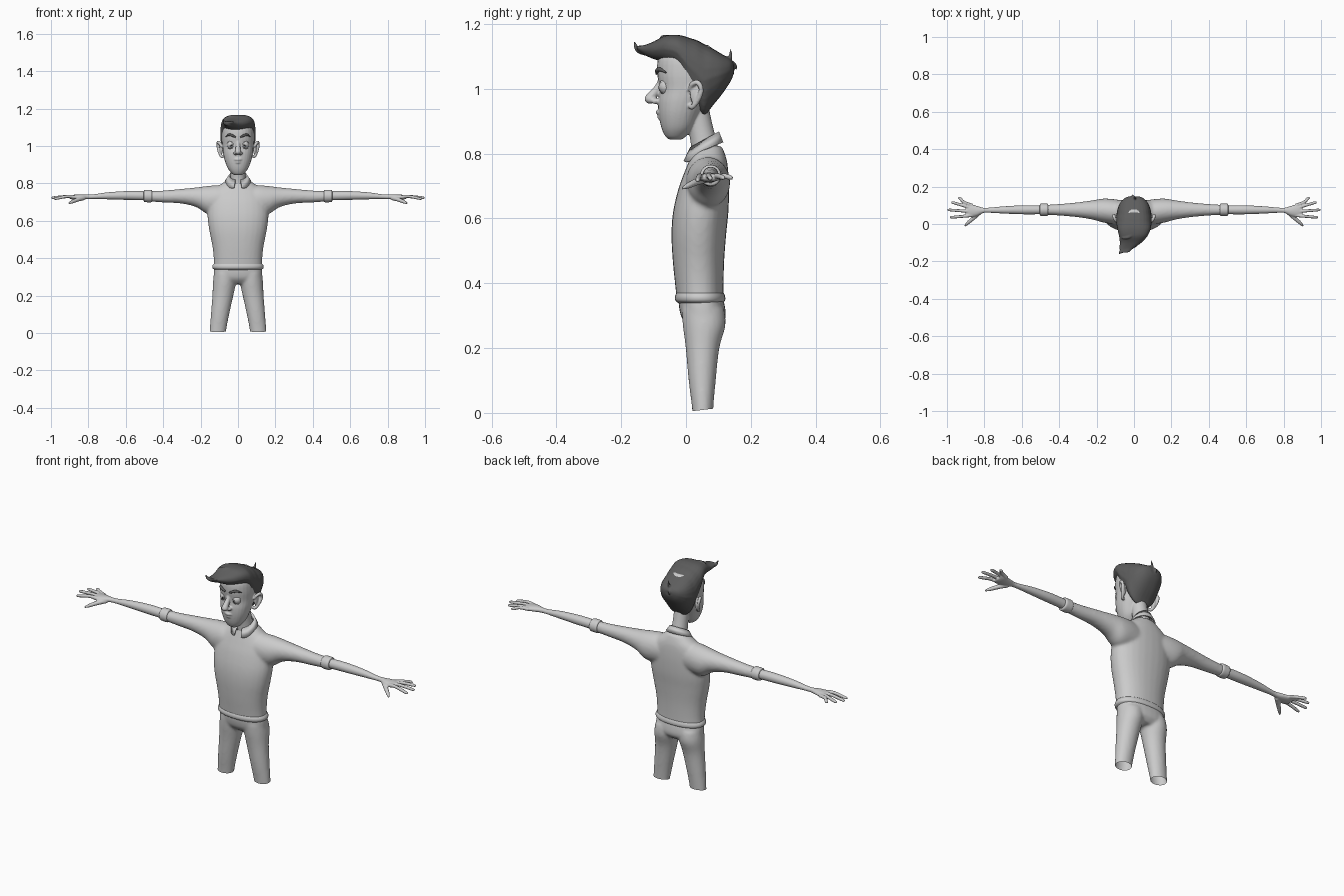
import bpy, bmesh, math
from mathutils import Vector, Matrix

if "Cube" in bpy.data.objects:
    bpy.data.objects.remove(bpy.data.objects["Cube"])


def material(name, g):
    m = bpy.data.materials.new(name)
    m.use_nodes = True
    m.diffuse_color = (g, g, g, 1)
    m.node_tree.nodes["Principled BSDF"].inputs["Base Color"].default_value = (g, g, g, 1)
    return m


LIGHT = material("light grey", 0.6)
HAIR = material("dark hair grey", 0.11)
IRIS = material("iris grey", 0.25)
PUPIL = material("pupil black", 0.02)
SIDES = (("left", 1), ("right", -1))


def spline(rows, n=4):
    """Smooth curve through rows of numbers."""
    out = []
    for i in range(len(rows) - 1):
        p = [rows[max(0, min(len(rows) - 1, i + k))] for k in (-1, 0, 1, 2)]
        for j in range(n):
            t = j / n
            out.append([b + t * (c - a) / 2 + t * t * (a - 2.5 * b + 2 * c - d / 2)
                        + t ** 3 * (1.5 * (b - c) + (d - a) / 2) for a, b, c, d in zip(*p)])
    return out + [list(rows[-1])]


def skin_rings(bm, rings, caps=True):
    rings = [[bm.verts.new(v) for v in r] for r in rings]
    n = len(rings[0])
    for a, b in zip(rings, rings[1:]):
        for i in range(n):
            bm.faces.new((a[i], a[(i + 1) % n], b[(i + 1) % n], b[i]))
    if caps:
        bm.faces.new(rings[0])
        bm.faces.new(rings[-1])


def loft(bm, axis, rows, s=1, power=2, taper=0, seg=28):
    """Rows: position on axis, low, high, cross centre, cross radius."""
    rings = []
    for pos, lo, hi, c, r in spline(rows):
        ring = []
        for i in range(seg):
            t = math.tau * i / seg
            u, v = [math.copysign(abs(f) ** (2 / power), f) for f in (math.cos(t), math.sin(t))]
            a = (lo + hi) / 2 + v * (hi - lo) / 2
            b = c + u * r * (1 + taper * min(v, 0))
            x, y, z = {"z": (b, a, pos), "y": (b, pos, a), "x": (pos, b, a)}[axis]
            ring.append((x * s, y, z))
        rings.append(ring)
    skin_rings(bm, rings)


def tube(bm, pts, s=1, seg=12):
    """Rounded tube through rows of x, y, z, radius."""
    pts = spline(pts)
    pos = [Vector((p[0] * s, p[1], p[2])) for p in pts]
    rings = []
    for i, p in enumerate(pos):
        d = pos[min(i + 1, len(pos) - 1)] - pos[max(i - 1, 0)]
        q = d.to_track_quat("Z", "Y")
        rings.append([p + q @ Vector((math.cos(math.tau * k / seg), math.sin(math.tau * k / seg), 0))
                      * pts[i][3] for k in range(seg)])
    skin_rings(bm, rings)


def ball(bm, loc, scale, cut=None):
    """Ellipsoid; cut keeps the part on the side the vector points to."""
    new = bmesh.ops.create_uvsphere(bm, u_segments=24, v_segments=16, radius=1)["verts"]
    bmesh.ops.transform(bm, verts=new, matrix=Matrix.Translation(loc) @ Matrix.Diagonal((*scale, 1)))
    if cut:
        n = Vector(cut)
        bmesh.ops.bisect_plane(bm, geom=bm.verts[:] + bm.edges[:] + bm.faces[:],
                               plane_co=Vector(loc) + n, plane_no=n, clear_inner=True)


def finish(name, bm, mat, voxel=0, smooth=6, cut_z=None):
    """Make the object; a voxel size fuses its pieces into one skin."""
    bmesh.ops.recalc_face_normals(bm, faces=bm.faces)
    me = bpy.data.meshes.new(name)
    bm.to_mesh(me)
    bm.free()
    me.shade_smooth()
    ob = bpy.data.objects.new(name, me)
    bpy.context.collection.objects.link(ob)
    if voxel:
        mod = ob.modifiers.new("fuse", "REMESH")
        mod.mode, mod.voxel_size, mod.use_smooth_shade = "VOXEL", voxel, True
        mod = ob.modifiers.new("soften", "SMOOTH")
        mod.factor, mod.iterations = 0.5, smooth
        dg = bpy.context.evaluated_depsgraph_get()
        me = bpy.data.meshes.new_from_object(ob.evaluated_get(dg))
        ob.modifiers.clear()
        ob.data = me
        if cut_z is not None:
            b2 = bmesh.new()
            b2.from_mesh(me)
            bmesh.ops.bisect_plane(b2, geom=b2.verts[:] + b2.edges[:] + b2.faces[:],
                                   plane_co=(0, 0.05, cut_z), plane_no=(0, -0.12, 1), clear_inner=True)
            b2.to_mesh(me)
            b2.free()
    me.materials.clear()
    me.materials.append(mat)
    return ob


# Sweater: torso and sleeves in one skin
bm = bmesh.new()
loft(bm, "z", [(.345, -.028, .116, 0, .13), (.4, -.034, .116, 0, .13), (.47, -.041, .118, 0, .138),
               (.55, -.045, .124, 0, .154), (.62, -.04, .131, 0, .163), (.69, -.024, .133, 0, .16),
               (.74, -.006, .131, 0, .15), (.775, .008, .127, 0, .12), (.80, .018, .12, 0, .085),
               (.825, .03, .11, 0, .05)], power=2.2)
for _, s in SIDES:
    loft(bm, "x", [(0, .64, .78, .06, .055), (.1, .635, .79, .066, .066), (.165, .637, .786, .072, .064),
                   (.22, .672, .779, .075, .052), (.3, .692, .771, .076, .04), (.4, .698, .762, .076, .031),
                   (.475, .703, .759, .076, .027)], s)
finish("sweater", bm, LIGHT, .007, 8)

bm = bmesh.new()
loft(bm, "z", [(.338, -.022, .11, 0, .124), (.346, -.032, .12, 0, .135), (.358, -.034, .121, 0, .137),
               (.37, -.03, .117, 0, .131)], power=2.2, seg=48)
finish("sweater_hem", bm, LIGHT)

# Trousers with open leg ends
bm = bmesh.new()
loft(bm, "z", [(.262, .015, .1, 0, .1), (.29, -.012, .122, 0, .128), (.33, -.022, .12, 0, .129),
               (.37, -.022, .11, 0, .122)], power=2.3)
for _, s in SIDES:
    loft(bm, "z", [(-.05, .022, .082, .112, .042), (.01, .019, .084, .108, .044), (.1, .008, .092, .096, .049),
                   (.2, -.001, .103, .081, .056), (.27, -.01, .122, .072, .062), (.32, -.014, .118, .066, .062)], s)
finish("trousers", bm, LIGHT, .007, 6, cut_z=.009)

# Arms, hands and cuffs
for side, s in SIDES:
    bm = bmesh.new()
    loft(bm, "x", [(.44, .708, .754, .076, .022), (.52, .71, .759, .076, .024), (.6, .712, .759, .076, .024),
                   (.7, .715, .752, .075, .019), (.77, .717, .742, .074, .014), (.805, .716, .741, .073, .014),
                   (.84, .713, .742, .07, .027), (.88, .713, .739, .072, .036), (.9, .718, .734, .074, .032)], s)
    for root, x, y, z in ((.046, .985, .036, .717), (.065, .998, .075, .722),
                          (.084, .978, .114, .724), (.1, .943, .138, .724)):
        tube(bm, [(.865, root, .727, .009), (.91, root * .55 + y * .45, .731, .0085), (x - .012, y, z + .002, .0075),
                  (x, y, z, .003)], s)
    tube(bm, [(.825, .062, .722, .012), (.858, .032, .713, .011), (.888, .006, .701, .009),
              (.905, -.012, .693, .004)], s)
    finish("forearm_and_hand_" + side, bm, LIGHT, .0035, 3)
    bm = bmesh.new()
    loft(bm, "x", [(.458, .706, .756, .076, .024), (.462, .7, .765, .076, .032), (.48, .699, .766, .076, .033),
                   (.5, .701, .765, .076, .032), (.504, .708, .758, .076, .024)], s)
    finish("sleeve_cuff_" + side, bm, LIGHT)

# Head, nose, lips, ears and neck fused together
bm = bmesh.new()
loft(bm, "z", [(.844, -.052, -.012, 0, .018), (.854, -.064, .0, 0, .034), (.88, -.076, .025, 0, .054),
               (.92, -.084, .045, 0, .07), (.96, -.086, .065, 0, .079), (1.0, -.082, .085, 0, .083),
               (1.05, -.089, .1, 0, .086), (1.1, -.084, .1, 0, .08), (1.135, -.05, .07, 0, .05)], power=2.2)
tube(bm, [(0, .062, .76, .046), (0, .057, .82, .041), (0, .045, .88, .038), (0, .03, .95, .038)], seg=24)
tube(bm, [(0, -.075, 1.035, .009), (0, -.084, 1.008, .011), (0, -.101, .984, .014),
          (0, -.112, .97, .016)])
ball(bm, (0, -.11, .969), (.017, .018, .015))
tube(bm, [(-.032, -.07, .929, .004), (0, -.086, .928, .008), (.032, -.07, .929, .004)])
tube(bm, [(-.024, -.07, .914, .004), (0, -.081, .913, .008), (.024, -.07, .914, .004)])
for _, s in SIDES:
    ball(bm, (s * .014, -.093, .962), (.011, .015, .009))
    tube(bm, [(.076, .014, .948, .007), (.088, .02, .944, .008), (.1, .038, .968, .008), (.108, .047, .998, .008),
              (.107, .036, 1.02, .008), (.098, .018, 1.013, .008), (.085, .012, .995, .007)], s)
    ball(bm, (s * .09, .03, .985), (.009, .018, .034))
finish("head", bm, LIGHT, .0035, 3)

# Eyes, lids and brows
for side, s in SIDES:
    eye = (s * .036, -.061, 1.006)
    bm = bmesh.new()
    ball(bm, eye, (.023, .023, .023))
    finish("eyeball_" + side, bm, LIGHT)
    for part, mat, r, y in (("iris", IRIS, .011, -.0815), ("pupil", PUPIL, .005, -.0833)):
        bm = bmesh.new()
        ball(bm, (s * .034, y, 1.004), (r, .002, r))
        finish(part + "_" + side, bm, mat)
    for part, cut in (("upper_lid", (0, .003, .008)), ("lower_lid", (0, .003, -.013))):
        bm = bmesh.new()
        ball(bm, eye, (.026, .026, .025), cut)
        finish(part + "_" + side, bm, LIGHT)
    bm = bmesh.new()
    tube(bm, [(.013, -.09, 1.047, .004), (.03, -.089, 1.056, .0065), (.048, -.08, 1.06, .006),
              (.066, -.062, 1.05, .002)], s)
    finish("eyebrow_" + side, bm, HAIR)

# Swept hair with loose strands
bm = bmesh.new()
loft(bm, "y", [(-.152, 1.122, 1.133, -.05, .022), (-.13, 1.106, 1.135, -.04, .038), (-.1, 1.092, 1.146, -.018, .058),
               (-.065, 1.082, 1.164, -.004, .076), (-.03, 1.062, 1.167, 0, .088), (-.006, 1.015, 1.163, 0, .093),
               (.012, .978, 1.157, 0, .094), (.034, .945, 1.15, 0, .094), (.055, .915, 1.139, 0, .093),
               (.08, .945, 1.126, 0, .088), (.11, .982, 1.108, 0, .076), (.137, 1.022, 1.092, 0, .052),
               (.148, 1.048, 1.078, 0, .024)], power=2.7, taper=.22)
tube(bm, [(-.02, -.11, 1.12, .02), (-.055, -.138, 1.119, .013), (-.074, -.152, 1.126, .008), (-.08, -.16, 1.147, .002)])
tube(bm, [(.02, -.04, 1.15, .012), (-.03, -.07, 1.158, .009), (-.065, -.075, 1.153, .003)])
tube(bm, [(0, .115, 1.08, .012), (.005, .138, 1.1, .007), (.01, .134, 1.128, .002)])
tube(bm, [(0, .12, 1.085, .012), (-.005, .15, 1.076, .006), (-.01, .157, 1.056, .002)])
finish("hair", bm, HAIR, .004, 3)

# Folded shirt collar, open at the front
bm = bmesh.new()
rows, count = [], 40
for i in range(count + 1):
    t = 2 * i / count - 1
    a = math.radians(162) * t
    sn, cs = math.sin(a), math.cos(a)
    drop = max(0, abs(t) - .6) / .4
    point = drop * (1 - max(0, abs(t) - .85) / .3)
    rows.append([bm.verts.new(p) for p in (
        (.043 * sn, .056 + .042 * cs, .82 + .022 * cs),
        (.047 * sn, .056 + .046 * cs, .84 + .025 * cs),
        (.066 * sn, .056 + (.056 + .008 * drop) * cs, .812 + .022 * cs - .03 * point))])
for a, b in zip(rows, rows[1:]):
    for k in (0, 1):
        bm.faces.new((a[k], a[k + 1], b[k + 1], b[k]))
collar = finish("shirt_collar", bm, LIGHT)
mod = collar.modifiers.new("thickness", "SOLIDIFY")
mod.thickness, mod.offset = .007, 0
